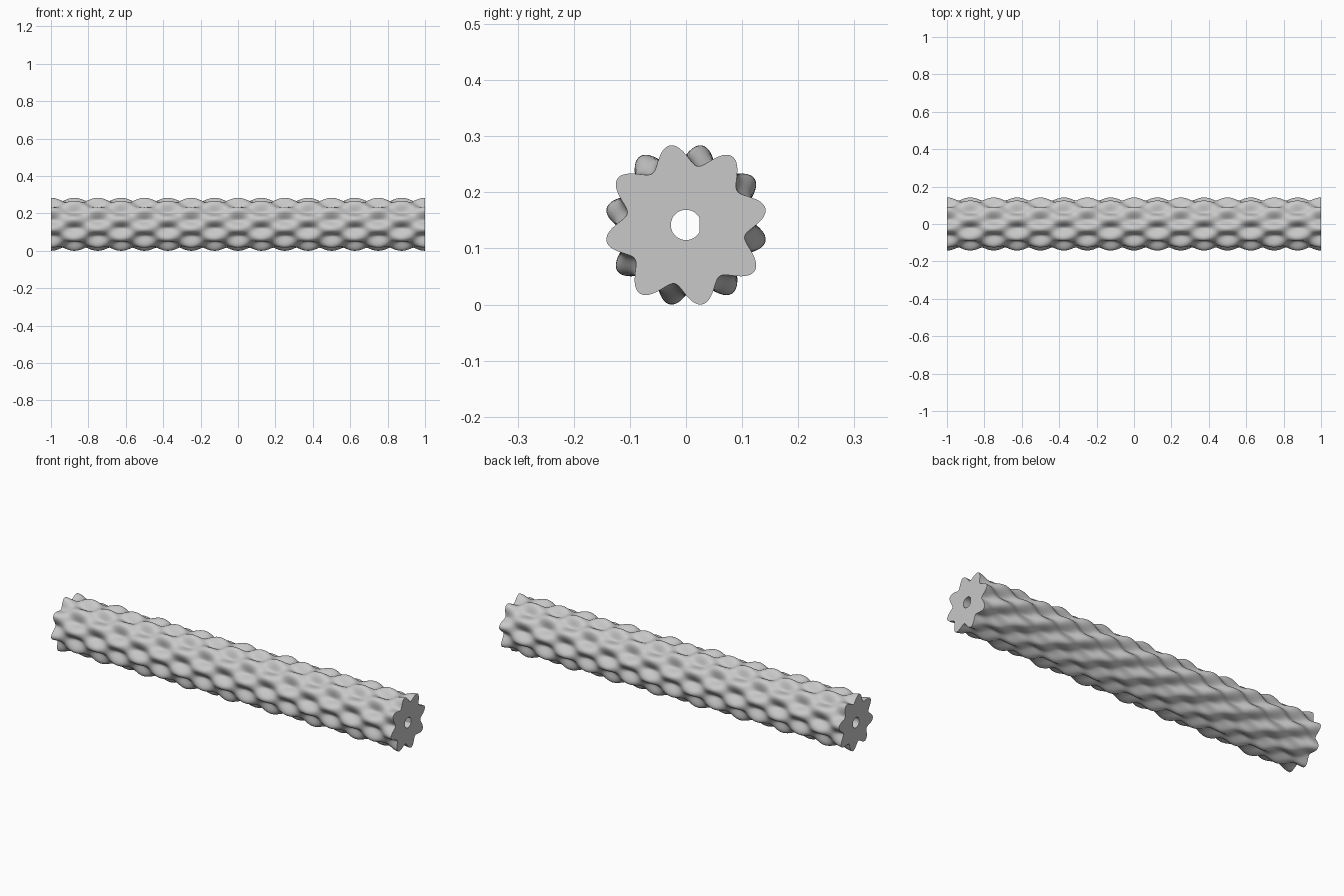
import bpy, bmesh
from math import sin, cos, pi, radians

cube = bpy.data.objects.get("Cube")
if cube:
    bpy.data.objects.remove(cube, do_unlink=True)

LENGTH = 2.0
RINGS = 160          # steps along the roller
SIDES = 192          # steps around the roller
LOBES = 8            # bumps around each ring
WAVES = 8            # bump rows along the length
MEAN, DEPTH = 0.127, 0.019
BORE, FLAT = 0.027, 0.024


def outer_radius(angle, x):
    """Staggered bumps, a little fuller on the diagonals."""
    bump = cos(LOBES * (angle - radians(101.25))) * cos(2 * pi * WAVES * x / LENGTH)
    return MEAN + DEPTH * bump - 0.002 * cos(4 * angle)


def bore_radius(angle, x):
    """Round shaft hole with one flat side."""
    c = cos(angle)
    return min(BORE, FLAT / c) if c > 0 else BORE


def add_ring(bm, radius, x):
    ring = []
    for i in range(SIDES):
        a = 2 * pi * i / SIDES
        r = radius(a, x)
        ring.append(bm.verts.new((x, r * cos(a), r * sin(a))))
    return ring


def bridge(bm, first, second):
    for i in range(SIDES):
        j = (i + 1) % SIDES
        bm.faces.new((first[i], first[j], second[j], second[i]))


# Bumpy skin, end caps and bore as one closed loop of rings
bm = bmesh.new()
half = LENGTH / 2
rings = [add_ring(bm, outer_radius, -half + LENGTH * k / RINGS) for k in range(RINGS + 1)]
rings += [add_ring(bm, bore_radius, half), add_ring(bm, bore_radius, -half)]
for k, ring in enumerate(rings):
    bridge(bm, ring, rings[(k + 1) % len(rings)])
bmesh.ops.recalc_face_normals(bm, faces=bm.faces)

# Rest the roller on the ground
lowest = min(v.co.z for v in bm.verts)
bmesh.ops.translate(bm, verts=bm.verts, vec=(0, 0, -lowest))
mesh = bpy.data.meshes.new("textured_roller")
bm.to_mesh(mesh)
bm.free()

roller = bpy.data.objects.new("textured_roller", mesh)
bpy.context.collection.objects.link(roller)

# Plain grey finish
grey = bpy.data.materials.new("plain_grey")
grey.use_nodes = True
colour = (0.58, 0.58, 0.58, 1)
grey.diffuse_color = colour
grey.node_tree.nodes["Principled BSDF"].inputs["Base Color"].default_value = colour
mesh.materials.append(grey)

# Smooth bumps, crisp end edges
bpy.ops.object.select_all(action='DESELECT')
roller.select_set(True)
bpy.context.view_layer.objects.active = roller
bpy.ops.object.shade_smooth_by_angle(angle=radians(40))
